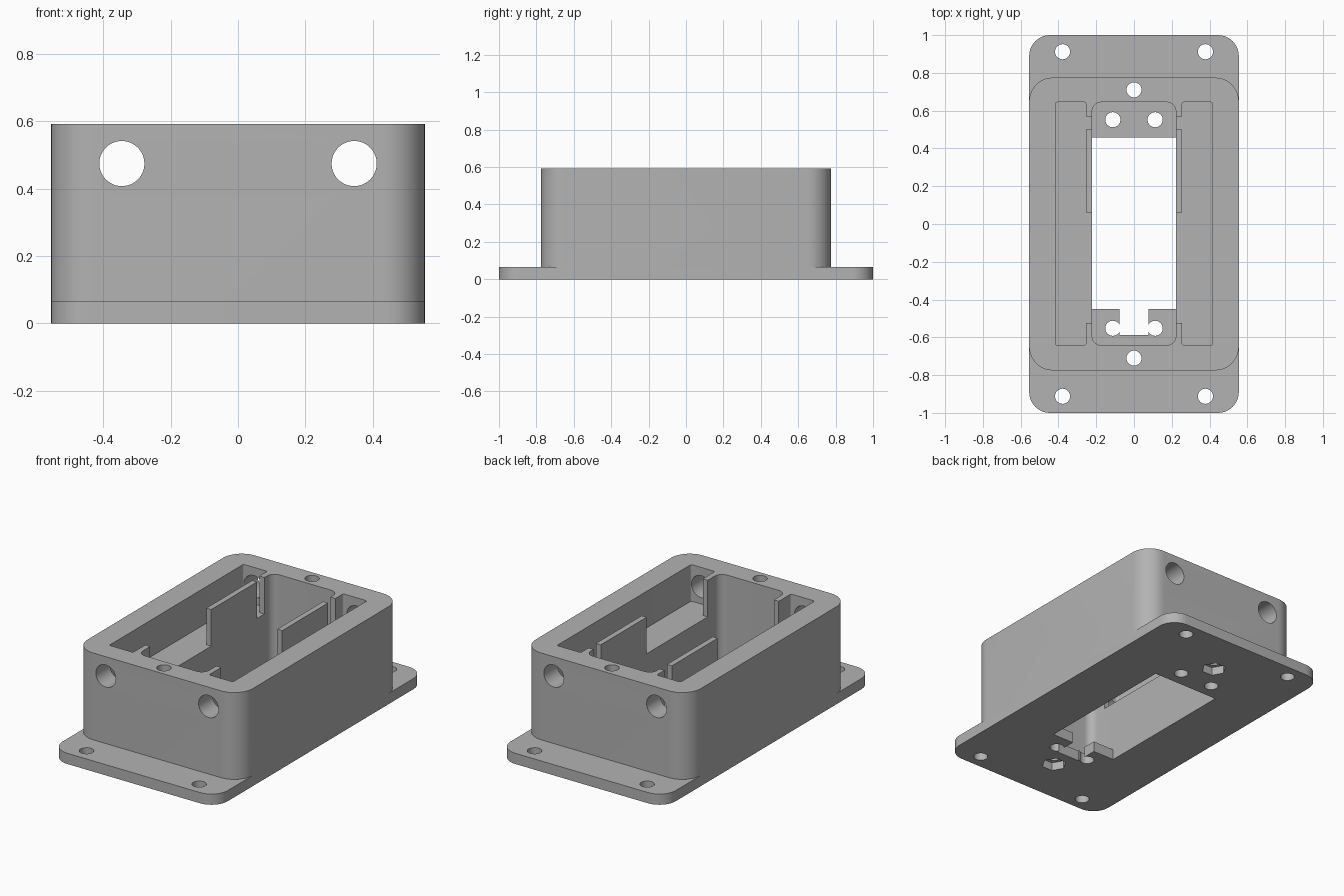
import bpy, bmesh, math

cube = bpy.data.objects.get("Cube")
if cube:
    bpy.data.objects.remove(cube, do_unlink=True)

grey = bpy.data.materials.new("plain_grey")
grey.use_nodes = True
grey.diffuse_color = (0.45, 0.45, 0.45, 1)
grey.node_tree.nodes["Principled BSDF"].inputs["Base Color"].default_value = (0.45, 0.45, 0.45, 1)

TOP, FLOOR, POCKET = 0.592, 0.065, 0.37
OVER = 0.8          # cutters run out past the rim
HALF_X = 0.555


def prism(name, outline, z0, z1):
    """Extrude a flat outline from z0 to z1."""
    bm = bmesh.new()
    face = bm.faces.new([bm.verts.new((x, y, z0)) for x, y in outline])
    new = bmesh.ops.extrude_face_region(bm, geom=[face])["geom"]
    bmesh.ops.translate(bm, vec=(0, 0, z1 - z0),
                        verts=[v for v in new if isinstance(v, bmesh.types.BMVert)])
    bmesh.ops.recalc_face_normals(bm, faces=bm.faces)
    mesh = bpy.data.meshes.new(name)
    bm.to_mesh(mesh)
    bm.free()
    mesh.materials.append(grey)
    obj = bpy.data.objects.new(name, mesh)
    bpy.context.collection.objects.link(obj)
    return obj


def block(name, x0, x1, y0, y1, z0, z1, radius=0, steps=10):
    """Box with optional rounded upright corners."""
    if not radius:
        return prism(name, [(x0, y0), (x1, y0), (x1, y1), (x0, y1)], z0, z1)
    corners = [(x1 - radius, y1 - radius), (x0 + radius, y1 - radius),
               (x0 + radius, y0 + radius), (x1 - radius, y0 + radius)]
    outline = []
    for i, (cx, cy) in enumerate(corners):
        for k in range(steps + 1):
            a = math.pi / 2 * (i + k / steps)
            outline.append((cx + radius * math.cos(a), cy + radius * math.sin(a)))
    return prism(name, outline, z0, z1)


def rod(name, x, y, radius, z0, z1, sides=32):
    turn = [2 * math.pi * k / sides for k in range(sides)]
    return prism(name, [(x + radius * math.cos(a), y + radius * math.sin(a)) for a in turn], z0, z1)


def combine(target, tool, operation="DIFFERENCE"):
    """Apply a boolean and remove the tool."""
    mod = target.modifiers.new("combine", "BOOLEAN")
    mod.operation, mod.solver, mod.object = operation, "EXACT", tool
    bpy.context.view_layer.update()
    result = bpy.data.meshes.new_from_object(
        target.evaluated_get(bpy.context.evaluated_depsgraph_get()))
    target.modifiers.clear()
    target.data = result
    bpy.data.objects.remove(tool, do_unlink=True)


# mounting flange joined with the tall body
box = block("mounting_box", -HALF_X, HALF_X, -1, 1, 0, FLOOR, 0.11)
combine(box, block("body", -HALF_X, HALF_X, -0.775, 0.775, 0.02, TOP, 0.125), "UNION")

# central channel and the window through its floor
combine(box, block("channel", -0.222, 0.222, -0.642, 0.645, FLOOR, OVER, 0.05))
combine(box, block("window", -0.222, 0.222, -0.45, 0.457, -0.1, 0.2))
combine(box, block("notch", -0.078, 0.078, -0.588, -0.4, -0.1, 0.2))

for side in (-1, 1):
    # side pocket, leaving a thin partition beside the channel
    xs = sorted((side * 0.255, side * 0.415))
    combine(box, block("pocket", *xs, -0.642, 0.645, POCKET, OVER, 0.01, 4))
    # gaps in the partition
    xs = sorted((side * 0.2, side * 0.28))
    for y0, y1 in ((-0.525, 0.06), (0.5, 0.57)):
        combine(box, block("gap", *xs, y0, y1, POCKET, OVER))
    # cable holes through both end walls
    hole = rod("cable_hole", 0, 0, 0.067, -1.2, 1.2, 48)
    hole.rotation_euler.x = math.pi / 2
    hole.location = (side * 0.345, 0, 0.475)
    combine(box, hole)
    for end in (-1, 1):
        # flange screw holes and inner floor screw holes
        combine(box, rod("flange_hole", side * 0.378, end * 0.912, 0.04, -0.1, 0.2))
        combine(box, rod("floor_hole", side * 0.112, end * 0.552, 0.04, -0.1, 0.2))

# lid screw holes with hexagonal nut recesses underneath
for end in (-1, 1):
    combine(box, rod("lid_hole", 0, end * 0.71, 0.04, -0.1, OVER))
    combine(box, rod("nut_recess", 0, end * 0.71, 0.07, -0.1, 0.05, 6))

bpy.ops.object.select_all(action="DESELECT")
box.select_set(True)
bpy.context.view_layer.objects.active = box
bpy.ops.object.shade_smooth_by_angle(angle=math.radians(30))
